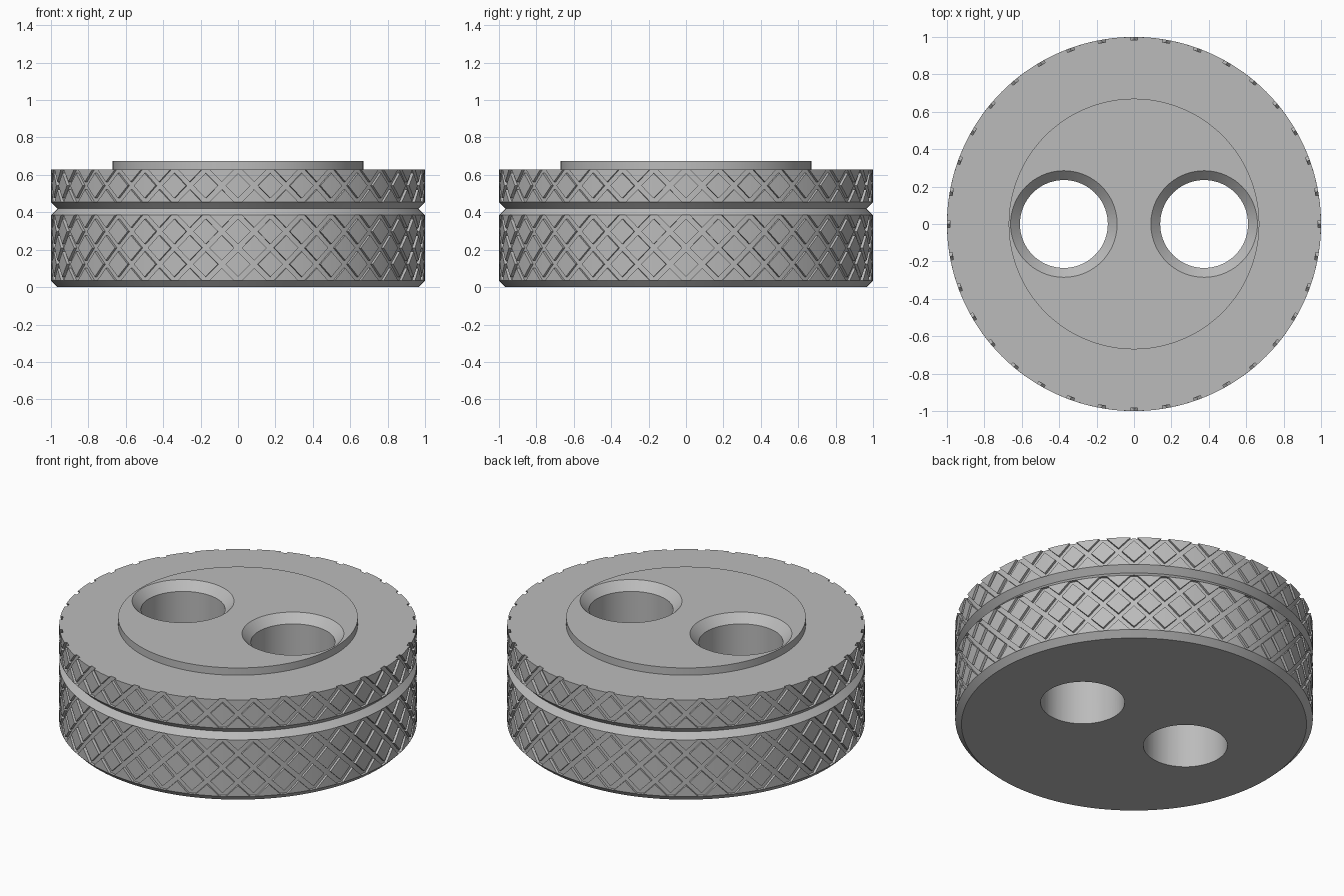
import bpy
import bmesh
from math import pi, sin, cos, radians
from mathutils import Vector

if "Cube" in bpy.data.objects:
    bpy.data.objects.remove(bpy.data.objects["Cube"], do_unlink=True)

steel = bpy.data.materials.new("satin_grey")
steel.use_nodes = True
GREY = (0.5, 0.5, 0.5, 1)
steel.diffuse_color = GREY
steel.node_tree.nodes["Principled BSDF"].inputs["Base Color"].default_value = GREY

RIM = 1.0          # outer radius of the knurl
FLOOR = 0.984      # radius at the bottom of the knurl grooves
COLUMNS = 36       # diamonds around the rim
PITCH = 2 * pi / COLUMNS
GAP = 0.02         # half width of a groove, measured along the rim
LOWER, UPPER = (0.035, 0.385), (0.455, 0.63)


def add_object(name, bm):
    bmesh.ops.recalc_face_normals(bm, faces=bm.faces)
    mesh = bpy.data.meshes.new(name)
    bm.to_mesh(mesh)
    bm.free()
    mesh.materials.append(steel)
    obj = bpy.data.objects.new(name, mesh)
    bpy.context.collection.objects.link(obj)
    return obj


def select_only(obj):
    bpy.ops.object.select_all(action='DESELECT')
    obj.select_set(True)
    bpy.context.view_layer.objects.active = obj


def lathe(name, profile, steps, x=0.0):
    """Solid turned about a vertical axis; profile runs from axis to axis."""
    bm = bmesh.new()
    verts = [bm.verts.new((r, 0, z)) for r, z in profile]
    edges = [bm.edges.new(pair) for pair in zip(verts, verts[1:])]
    bmesh.ops.spin(bm, geom=verts + edges, cent=(0, 0, 0), axis=(0, 0, 1),
                   angle=2 * pi, steps=steps, use_merge=True)
    bmesh.ops.remove_doubles(bm, verts=bm.verts, dist=1e-5)
    bmesh.ops.translate(bm, verts=bm.verts, vec=(x, 0, 0))
    return add_object(name, bm)


# Turned body: bottom chamfer, groove bands, V groove and raised disc
body = lathe("body", [
    (0, 0), (0.965, 0), (RIM, LOWER[0]), (FLOOR, LOWER[0]),
    (FLOOR, LOWER[1]), (RIM, LOWER[1]), (0.965, 0.42), (RIM, UPPER[0]),
    (FLOOR, UPPER[0]), (FLOOR, UPPER[1]), (0.67, UPPER[1]),
    (0.67, 0.675), (0, 0.675)], 144)

# Two countersunk through holes
for side in (-1, 1):
    cutter = lathe("hole_cutter", [
        (0, -0.1), (0.235, -0.1), (0.235, 0.625), (0.285, 0.675),
        (0.285, 0.8), (0, 0.8)], 72, side * 0.375)
    cutter.hide_render = True
    cut = body.modifiers.new("hole", 'BOOLEAN')
    cut.object = cutter
    cut.operation = 'DIFFERENCE'
    cut.solver = 'EXACT'
    select_only(body)
    bpy.ops.object.modifier_apply(modifier=cut.name)
    bpy.data.objects.remove(cutter, do_unlink=True)
select_only(body)
bpy.ops.object.shade_smooth_by_angle(angle=radians(20))


def knurl(name, band):
    """Raised diamonds, laid out flat, trimmed to the band, then wrapped."""
    bottom, top = band
    half = PITCH / 2 - GAP
    bm = bmesh.new()
    rows = round((top - bottom) / PITCH * 2)
    for row in range(rows + 1):
        z = bottom + row * (top - bottom) / rows
        for col in range(COLUMNS):
            a = (col + (0.5 if row % 2 == 0 else 0)) * PITCH
            # Even rows sit between the crossings of the odd rows
            left, right, low, high = [bm.verts.new((a + da, 0, z + dz)) for da, dz in
                                      ((-half, 0), (half, 0), (0, -half), (0, half))]
            bm.faces.new((low, high, left))
            bm.faces.new((low, right, high))
    for z, direction in ((bottom, -1), (top, 1)):
        bmesh.ops.bisect_plane(bm, geom=bm.verts[:] + bm.edges[:] + bm.faces[:],
                               dist=1e-6, plane_co=(0, 0, z),
                               plane_no=(0, 0, direction), clear_outer=True)
    # Flat y holds the depth below the rim until the wrap
    raised = bmesh.ops.extrude_face_region(bm, geom=bm.faces[:], use_keep_orig=True)
    for v in raised["geom"]:
        if isinstance(v, bmesh.types.BMVert):
            v.co.y = RIM - FLOOR + 0.004
    for v in bm.verts:
        a, r = v.co.x - pi / 2, RIM - v.co.y
        v.co = Vector((r * cos(a), r * sin(a), v.co.z))
    obj = add_object(name, bm)
    select_only(obj)
    bpy.ops.object.shade_smooth_by_angle(angle=radians(20))


knurl("lower_knurl", LOWER)
knurl("upper_knurl", UPPER)
